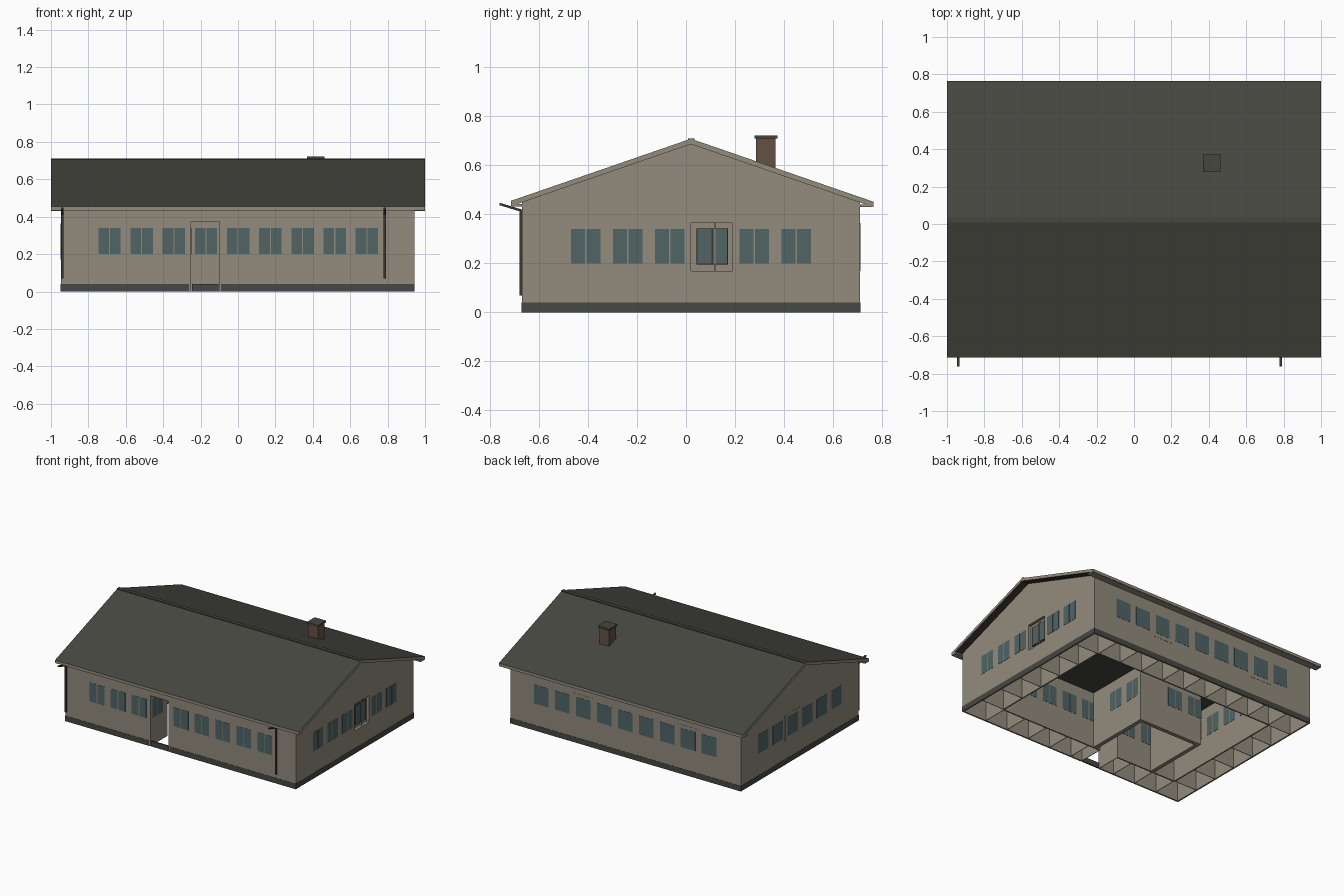
import bpy, bmesh

if "Cube" in bpy.data.objects:
    bpy.data.objects.remove(bpy.data.objects["Cube"], do_unlink=True)


def material(name, rgb):
    m = bpy.data.materials.new(name)
    m.use_nodes = True
    m.diffuse_color = (*rgb, 1)
    bsdf = m.node_tree.nodes["Principled BSDF"]
    bsdf.inputs["Base Color"].default_value = (*rgb, 1)
    bsdf.inputs["Roughness"].default_value = 0.9
    return m


PLASTER = material("beige plaster", (0.292, 0.259, 0.205))
ROOF = material("dark grey roofing", (0.062, 0.062, 0.051))
PLINTH = material("charcoal plinth", (0.063, 0.063, 0.054))
GLASS = material("blue grey glass", (0.082, 0.128, 0.133))
BRICK = material("brown brick", (0.125, 0.083, 0.056))
METAL = material("dark brown metal", (0.048, 0.036, 0.028))


def prism(name, outline, x0, x1, mat):
    """Extrude a (y, z) outline along x."""
    bm = bmesh.new()
    face = bm.faces.new([bm.verts.new((x0, y, z)) for y, z in outline])
    ext = bmesh.ops.extrude_face_region(bm, geom=[face])
    moved = [v for v in ext["geom"] if isinstance(v, bmesh.types.BMVert)]
    bmesh.ops.translate(bm, verts=moved, vec=(x1 - x0, 0, 0))
    bmesh.ops.recalc_face_normals(bm, faces=bm.faces)
    mesh = bpy.data.meshes.new(name)
    bm.to_mesh(mesh)
    bm.free()
    ob = bpy.data.objects.new(name, mesh)
    bpy.context.collection.objects.link(ob)
    mesh.materials.append(mat)
    return ob


def box(name, x, y, z, mat):
    (y0, y1), (z0, z1) = y, z
    return prism(name, [(y0, z0), (y1, z0), (y1, z1), (y0, z1)], x[0], x[1], mat)


def cut(ob, cutter):
    mod = ob.modifiers.new("opening", "BOOLEAN")
    mod.operation, mod.object, mod.solver = "DIFFERENCE", cutter, "EXACT"
    cutter.hide_render = True
    cutter.hide_viewport = True


# Main dimensions
L, R, F, B = -0.947, 0.943, -0.67, 0.71
BASE, RIDGE_Y, RIDGE_Z, PITCH, SLAB = 0.04, 0.02, 0.709, 0.345, 0.022
SHELL, DEEP, CEIL = 0.01, 0.20, 0.42
WIN_Z = (0.20, 0.34)
FRAME_Z = (0.17, 0.365)
DOOR = (-0.25, -0.10)


def roof_z(y):
    return RIDGE_Z - PITCH * abs(y - RIDGE_Y)


# Outer walls
wall_top = roof_z(F) - SLAB
front_wall = box("front_wall", (L, R), (F, F + SHELL), (0, wall_top), PLASTER)
box("back_wall", (L, R), (B - SHELL, B), (0, roof_z(B) - SLAB), PLASTER)
gable = [(F, 0), (B, 0), (B, roof_z(B) - SLAB), (RIDGE_Y, RIDGE_Z - SLAB), (F, wall_top)]
left_gable = prism("left_gable_wall", gable, R - SHELL, R, PLASTER)
prism("right_gable_wall", gable, L, L + SHELL, PLASTER)
cut(front_wall, box("door_cutter", DOOR, (F - 0.1, F + 0.05), (-0.1, 0.375), PLASTER))
cut(left_gable, box("niche_cutter", (R - 0.05, R + 0.1), (0.02, 0.19), FRAME_Z, PLASTER))

# Plinth facing, broken at the doorway
T = 0.0015
for name, x, y in (("plinth_front_right", (L - T, DOOR[0] - 0.012), (F - T, F)),
                   ("plinth_front_left", (DOOR[1] + 0.008, R + T), (F - T, F)),
                   ("plinth_back", (L - T, R + T), (B, B + T)),
                   ("plinth_gable_left", (R, R + T), (F, B)),
                   ("plinth_gable_right", (L - T, L), (F, B)),
                   ("door_threshold", (DOOR[0] + 0.004, DOOR[1] - 0.004), (F, F + SHELL))):
    box(name, x, y, (0, BASE), PLINTH)

# Inner walls and the ribs of the hollow walls
IL, IR, IF, IB = L + DEEP, R - DEEP, F + DEEP, B - DEEP
inner_front = box("inner_front_wall", (IL, IR), (IF - SHELL, IF), (0, CEIL), PLASTER)
cut(inner_front, box("inner_door_cutter", DOOR, (IF - 0.05, IF + 0.05), (-0.1, 0.375), PLASTER))
box("inner_back_wall", (IL, IR), (IB, IB + SHELL), (0, CEIL), PLASTER)
box("inner_left_wall", (IR, IR + SHELL), (IF, IB), (0, CEIL), PLASTER)
box("inner_right_wall", (IL - SHELL, IL), (IF, IB), (0, CEIL), PLASTER)
box("ceiling", (L + 0.02, R - 0.02), (F + 0.02, B - 0.02), (CEIL, CEIL + 0.008), ROOF)
for i in range(9):
    x = IL + (IR - IL) * i / 8
    if not DOOR[0] - 0.02 < x < DOOR[1] + 0.02:
        box("front_rib", (x - 0.002, x + 0.002), (F + SHELL, IF), (0, CEIL), PLASTER)
    box("back_rib", (x - 0.002, x + 0.002), (IB, B - SHELL), (0, CEIL), PLASTER)
for i in range(6):
    y = IF + (IB - IF) * i / 5
    box("left_rib", (IR, R - SHELL), (y - 0.002, y + 0.002), (0, CEIL), PLASTER)
    box("right_rib", (L + SHELL, IL), (y - 0.002, y + 0.002), (0, CEIL), PLASTER)

# Door reveals and entrance hall
for x in (DOOR[0] - 0.004, DOOR[1]):
    box("door_jamb", (x, x + 0.004), (F + 0.002, IF), (0, 0.375), PLASTER)
box("door_head", DOOR, (F + 0.002, IF), (0.375, 0.379), PLASTER)
HALL_L, HALL_R, HALL_B = -0.04, -0.57, 0.02
box("hall_left_wall", (HALL_L - 0.03, HALL_L), (IF, HALL_B), (0, CEIL), PLASTER)
box("hall_right_wall", (HALL_R, HALL_R + 0.03), (IF, HALL_B), (0, CEIL), PLASTER)
box("hall_back_wall", (HALL_R, HALL_L), (HALL_B - 0.03, HALL_B), (0, CEIL), PLASTER)


def panes(name, centre, axis, at, split=True):
    """Thin glass plates on a wall that runs along the given axis."""
    half = 0.06
    spans = [(-half, -0.003), (0.003, half)] if split else [(-half, half)]
    for a, b in spans:
        along, depth = (centre + a, centre + b), (at - T, at + T)
        x, y = (along, depth) if axis == "x" else (depth, along)
        box(name, x, y, WIN_Z, GLASS)


# Windows
for i in range(9):
    c = -0.687 + 0.172 * i
    if i != 3:
        panes("front_window", c, "x", F)
    panes("back_window", c, "x", B + (T if i in (1, 6) else 0), split=False)
    if 0 < i < 8:
        if i != 3:
            panes("inner_front_window", c, "x", IF)
        panes("inner_back_window", c, "x", IB)
    if i in (1, 2, 3):
        panes("hall_back_window", c, "x", HALL_B - 0.03)
    if i in (1, 2):
        panes("hall_outer_window", c, "x", HALL_B)
for i in range(6):
    c = -0.41 + 0.172 * i
    if i != 3:
        panes("left_gable_window", c, "y", R)
    panes("right_gable_window", c, "y", L - (T if i == 3 else 0), split=False)
    panes("inner_right_window", c, "y", IL)
    panes("inner_left_window", c, "y", IR)
for c in (-0.238, -0.066):
    panes("hall_left_window", c, "y", HALL_L)
panes("door_jamb_window", -0.585, "y", DOOR[0])

# Near-flush surrounds on the back and right gable
for c in (-0.515, 0.345):
    box("back_window_surround", (c - 0.085, c + 0.085), (B, B + T), FRAME_Z, PLASTER)
box("right_window_surround", (L - T, L), (0.02, 0.19), FRAME_Z, PLASTER)

# Recessed window in the left gable: lining, dark frame and glass
NX = R - 0.022
box("niche_back", (NX - 0.005, NX), (0.015, 0.195), (0.165, 0.37), PLASTER)
for y in (0.016, 0.19):
    box("niche_side", (NX, R - 0.001), (y, y + 0.004), FRAME_Z, PLASTER)
for z in (0.166, 0.365):
    box("niche_ledge", (NX, R - 0.001), (0.016, 0.194), (z, z + 0.004), PLASTER)
box("niche_frame", (NX, NX + 0.008), (0.042, 0.172), (0.195, 0.342), METAL)
panes("niche_window", 0.107, "y", NX + 0.008)

# Roof slab: dark top, pale edges, brown underside
EF, EB = -0.715, 0.765
top = [(EF, roof_z(EF)), (RIDGE_Y, RIDGE_Z), (EB, roof_z(EB))]
roof = prism("roof", top + [(y, z - SLAB) for y, z in reversed(top)], -1, 1, PLASTER)
roof.data.materials.append(ROOF)
roof.data.materials.append(METAL)
for face in roof.data.polygons:
    if abs(face.normal.z) > 0.5:
        face.material_index = 1 if face.normal.z > 0 else 2
box("ridge_cap", (-1, 1), (RIDGE_Y - 0.012, RIDGE_Y + 0.014), (RIDGE_Z - 0.008, RIDGE_Z + 0.002), ROOF)
box("front_soffit", (-1, 1), (EF + 0.005, F), (roof_z(EF) - SLAB, roof_z(EF) - 0.012), PLASTER)
box("back_soffit", (-1, 1), (B, EB - 0.005), (roof_z(EB) - SLAB, roof_z(EB) - 0.012), PLASTER)

# Chimney
box("chimney", (0.375, 0.455), (0.285, 0.365), (0.55, 0.71), BRICK)
box("chimney_cap", (0.368, 0.462), (0.279, 0.373), (0.71, 0.723), ROOF)

# Downpipes with slanted spouts
for x in (-0.94, 0.785):
    span = (x - 0.006, x + 0.006)
    box("downpipe", span, (F - 0.01, F), (0.07, 0.42), METAL)
    prism("spout", [(F, 0.41), (F, 0.42), (-0.762, 0.448), (-0.762, 0.438)], *span, METAL)
